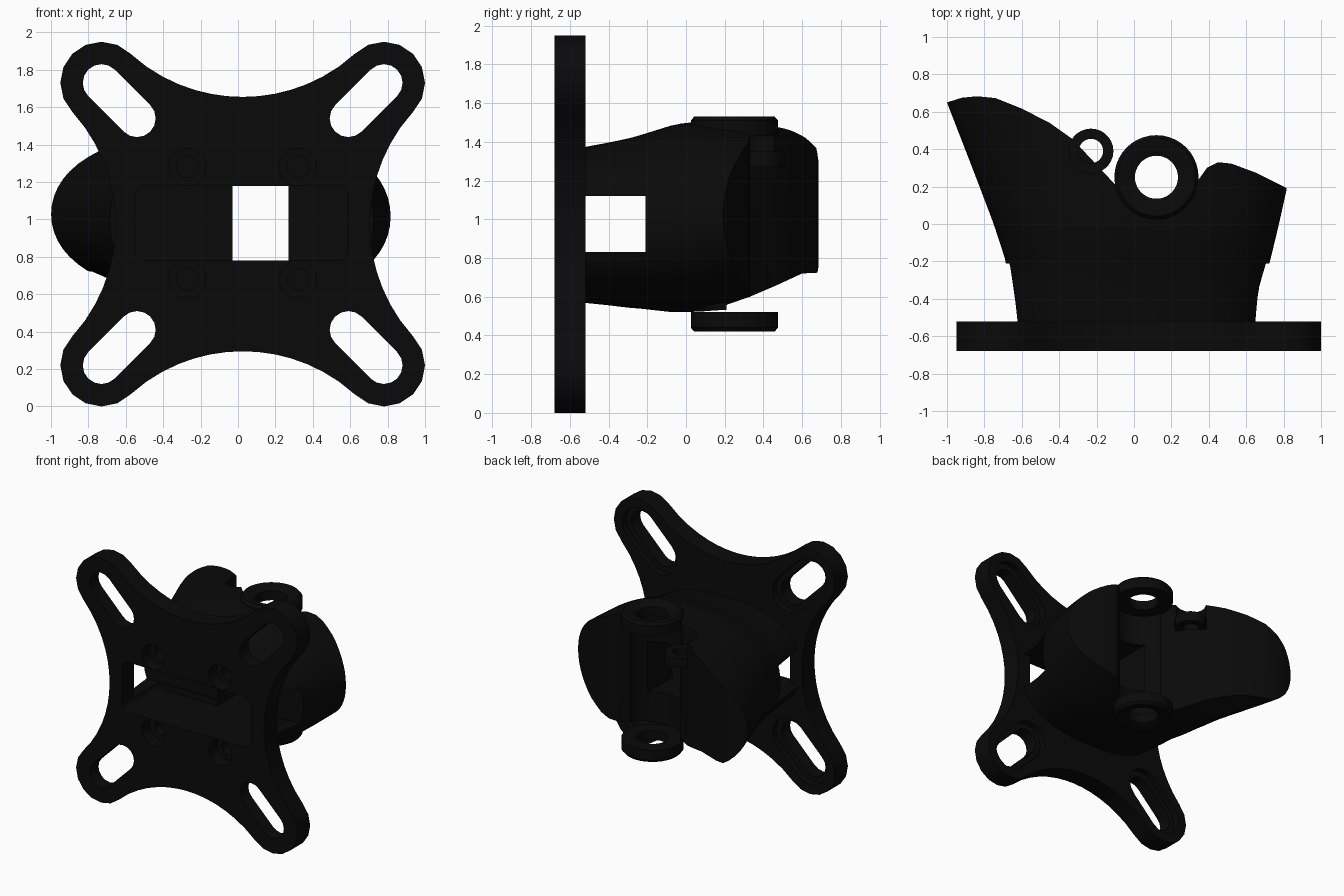
import bpy, bmesh
from math import cos, sin, pi, copysign, radians, atan2

if "Cube" in bpy.data.objects:
    bpy.data.objects.remove(bpy.data.objects["Cube"])

black = bpy.data.materials.new("black")
black.diffuse_color = (0.003, 0.003, 0.003, 1)
black.use_nodes = True
black.node_tree.nodes["Principled BSDF"].inputs["Base Color"].default_value = black.diffuse_color


def skin(name, rings, closed=False):
    """Join equal-length point rings into a solid (closed = loop of rings, no caps)."""
    bm = bmesh.new()
    vs = [[bm.verts.new(p) for p in r] for r in rings]
    n, m = len(vs[0]), len(vs)
    for i in range(m if closed else m - 1):
        a, b = vs[i], vs[(i + 1) % m]
        for j in range(n):
            bm.faces.new((a[j], a[(j + 1) % n], b[(j + 1) % n], b[j]))
    if not closed:
        bm.faces.new(vs[0])
        bm.faces.new(vs[-1])
    bmesh.ops.recalc_face_normals(bm, faces=bm.faces)
    me = bpy.data.meshes.new(name)
    bm.to_mesh(me)
    bm.free()
    ob = bpy.data.objects.new(name, me)
    bpy.context.collection.objects.link(ob)
    me.materials.append(black)
    return ob


def prism_x(name, pts, x0, x1):
    return skin(name, [[(x, y, z) for y, z in pts] for x in (x0, x1)])


def prism_y(name, pts, y0, y1):
    return skin(name, [[(x, y, z) for x, z in pts] for y in (y0, y1)])


def prism_z(name, pts, z0, z1):
    return skin(name, [[(x, y, z) for x, y in pts] for z in (z0, z1)])


def box(name, x0, x1, y0, y1, z0, z1):
    return prism_z(name, [(x0, y0), (x1, y0), (x1, y1), (x0, y1)], z0, z1)


def circle(cx, cy, r, n=32):
    return [(cx + r * cos(2 * pi * i / n), cy + r * sin(2 * pi * i / n)) for i in range(n)]


def rounded_rect(x0, x1, z0, z1, r, n=5):
    pts = []
    for k, (cx, cz) in enumerate(((x1 - r, z1 - r), (x0 + r, z1 - r), (x0 + r, z0 + r), (x1 - r, z0 + r))):
        pts += [(cx + r * cos((k + i / n) * pi / 2), cz + r * sin((k + i / n) * pi / 2))
                for i in range(n + 1)]
    return pts


def stadium(ax, ay, bx, by, r, n=8):
    """Rounded slot outline from a to b."""
    d = atan2(by - ay, bx - ax)
    pts = []
    for cx, cy, s in ((bx, by, d - pi / 2), (ax, ay, d + pi / 2)):
        pts += [(cx + r * cos(s + pi * i / n), cy + r * sin(s + pi * i / n)) for i in range(n + 1)]
    return pts


def boolean(ob, tool, op="DIFFERENCE"):
    m = ob.modifiers.new("bool", "BOOLEAN")
    m.operation, m.object, m.solver = op, tool, "EXACT"
    bpy.context.view_layer.objects.active = ob
    bpy.ops.object.modifier_apply(modifier=m.name)
    bpy.data.objects.remove(tool)


def smooth(ob):
    bpy.ops.object.select_all(action="DESELECT")
    ob.select_set(True)
    bpy.context.view_layer.objects.active = ob
    bpy.ops.object.shade_smooth_by_angle(angle=radians(28))


def lerp(y, table):
    for (y0, a), (y1, b) in zip(table, table[1:]):
        if y <= y1:
            return a + (b - a) * (y - y0) / (y1 - y0)
    return table[-1][1]


CX, CZ = 0.025, 0.975      # plate centre
BX, BY = 0.12, 0.25        # hinge axis
LX, LY = -0.23, 0.39       # small lug axis

# X-shaped plate: four round arm ends joined by concave arcs
outline = []
R = 0.897
for k in range(4):
    quarter = [(0.755 + 0.22 * cos(t), 0.755 + 0.22 * sin(t))
               for t in (radians(-45 + 180 * i / 8) for i in range(9))]
    for i in range(1, 14):
        x = 0.6 - 1.2 * i / 14
        quarter.append((x, 0.68 + R - (R * R - x * x) ** 0.5))
    c, s = cos(k * pi / 2), sin(k * pi / 2)
    outline += [(CX + c * x - s * z, CZ + s * x + c * z) for x, z in quarter]
plate = prism_y("mounting_plate", outline, -0.68, -0.52)
for sx in (-1, 1):
    for sz in (-1, 1):
        ends = (CX + sx * 0.565, CZ + sz * 0.565, CX + sx * 0.755, CZ + sz * 0.755)
        boolean(plate, prism_y("slot", stadium(*ends, 0.1), -0.8, -0.4))
        boolean(plate, prism_y("slot_relief", stadium(*ends, 0.145), -0.57, -0.4))

# Flared body: superelliptic sections lofted along y
left = [(-0.54, -0.64), (-0.2, -0.685), (0, -0.75), (0.25, -0.845), (0.65, -1.0), (0.75, -1.03)]
right = [(-0.54, 0.667), (-0.35, 0.687), (-0.2, 0.727), (0, 0.775), (0.19, 0.817), (0.75, 0.87)]
mid = [(-0.54, 0.97), (-0.3, 0.98), (0, 1.01), (0.3, 1.02), (0.75, 1.03)]
half = [(-0.54, 0.40), (-0.4, 0.42), (-0.25, 0.445), (-0.06, 0.485), (0.05, 0.49), (0.3, 0.485),
        (0.75, 0.475)]
power = [(-0.54, 2.5), (0.2, 2.05), (0.75, 2.05)]
rings = []
for i in range(26):
    y = -0.54 + 1.28 * i / 25
    x0, x1, e = lerp(y, left), lerp(y, right), 2 / lerp(y, power)
    ring = []
    for j in range(64):
        c, s = cos(2 * pi * j / 64), sin(2 * pi * j / 64)
        ring.append(((x0 + x1) / 2 + (x1 - x0) / 2 * copysign(abs(c) ** e, c), y,
                     lerp(y, mid) + lerp(y, half) * copysign(abs(s) ** e, s)))
    rings.append(ring)
body = skin("hinge_body", rings)

# Trim the back of the body to its two-horned plan, and the underside of the long horn
plan = [(-1.3, -0.7), (-1.3, 0.56), (-1, 0.65), (-0.92, 0.675), (-0.84, 0.683), (-0.74, 0.673),
        (-0.6, 0.617), (-0.45, 0.54), (-0.33, 0.455), (-0.1, 0.21), (0.12, 0.12), (0.34, 0.23),
        (0.39, 0.30), (0.45, 0.33), (0.52, 0.323), (0.65, 0.275), (0.82, 0.19), (1.3, -0.08),
        (1.3, -0.7)]
boolean(body, prism_z("plan_trim", plan, 0, 2), "INTERSECT")
under = [(0.1, 0.4), (0.1, 0.52), (0.33, 0.6), (0.47, 0.66), (0.6, 0.72), (0.8, 0.73), (0.8, 0.4)]
boolean(body, prism_x("horn_underside", under, -1.5, -0.1))

# Hinge channel, bore, lug recess, side tunnel
boolean(body, prism_z("hinge_channel", circle(BX, BY, 0.215), 0.52, 1.43))
boolean(body, prism_z("bore", circle(BX, BY, 0.14), 0, 2))
boolean(body, prism_z("lug_recess", circle(LX, LY, 0.118), 1.28, 2))
boolean(body, box("side_tunnel", -2, 2, -0.53, -0.21, 0.83, 1.12))

# Plate pocket and the window through to the back
pocket = rounded_rect(-0.55, 0.59, 0.78, 1.18, 0.06)
boolean(plate, prism_y("pocket", pocket, -0.9, -0.4))
boolean(body, prism_y("pocket_depth", pocket, -0.9, -0.215))
boolean(body, box("window", -0.03, 0.27, -0.4, 0.5, 0.78, 1.18))

# Counterbored screw holes
for x in (-0.27, 0.32):
    for z in (0.68, 1.28):
        boolean(plate, prism_y("screw_head", circle(x, z, 0.1, 24), -0.9, -0.58))
        boolean(plate, prism_y("screw_hole", circle(x, z, 0.058, 24), -0.9, -0.4))
        boolean(body, prism_y("screw_hole", circle(x, z, 0.058, 24), -0.9, -0.36))


def lathe(name, cx, cy, profile, n=40):
    return skin(name, [[(cx + r * cos(2 * pi * i / n), cy + r * sin(2 * pi * i / n), z)
                        for r, z in profile] for i in range(n)], closed=True)


# Hinge knuckle rings, mirrored top and bottom, and the small lug
knuckle = [(0.115, 0), (0.115, 0.075), (0.165, 0.1), (0.208, 0.1), (0.225, 0.08), (0.225, 0)]
upper = lathe("upper_knuckle", BX, BY, [(r, 1.43 + h) for r, h in knuckle])
lower = lathe("lower_knuckle", BX, BY, [(r, 0.52 - h) for r, h in knuckle])
lug = lathe("small_lug", LX, LY, [(0.065, 1.27), (0.065, 1.35), (0.12, 1.35), (0.12, 1.27)], 28)

for ob in (plate, body, upper, lower, lug):
    smooth(ob)
